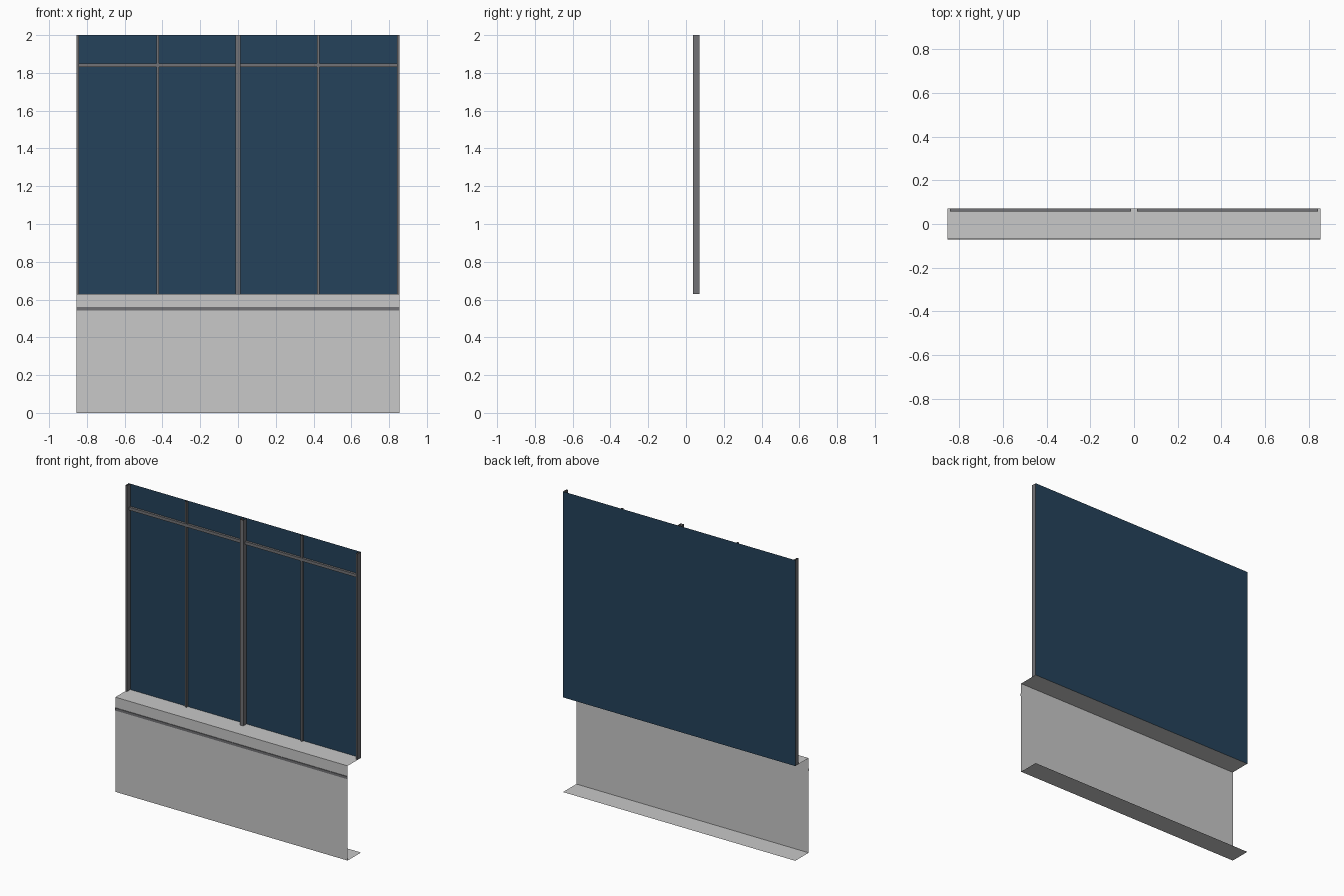
import bpy
from mathutils import Vector

cube = bpy.data.objects.get("Cube")
if cube:
    bpy.data.objects.remove(cube, do_unlink=True)


def material(name, rgb):
    m = bpy.data.materials.new(name)
    m.use_nodes = True
    m.diffuse_color = (*rgb, 1)
    m.node_tree.nodes["Principled BSDF"].inputs["Base Color"].default_value = (*rgb, 1)
    return m


panel = material("light grey panel", (0.58, 0.58, 0.58))
metal = material("dark grey metal", (0.17, 0.17, 0.18))
glass = material("deep blue glass", (0.018, 0.055, 0.105))


def extrude(name, profile, direction, mat):
    """Open-ended folded sheet: sweep a polyline along a direction."""
    d = Vector(direction)
    n = len(profile)
    verts = [Vector(p) for p in profile] + [Vector(p) + d for p in profile]
    faces = [(i, i + 1, n + i + 1, n + i) for i in range(n - 1)]
    mesh = bpy.data.meshes.new(name)
    mesh.from_pydata(verts, [], faces)
    mesh.materials.append(mat)
    obj = bpy.data.objects.new(name, mesh)
    bpy.context.collection.objects.link(obj)
    return obj


W = 0.855                   # half width
SILL, TOP = 0.63, 2.0
FRONT, BACK = -0.068, 0.072
ACROSS = (2 * W, 0, 0)

# Folded spandrel: base flange, wall and sill in one sheet
extrude("spandrel_panel", [(-W, BACK, 0), (-W, FRONT, 0), (-W, FRONT, SILL),
                           (-W, BACK, SILL)], ACROSS, panel)

# Raised trim strip on the spandrel
extrude("trim_strip", [(-W, FRONT, 0.543), (-W, -BACK, 0.543), (-W, -BACK, 0.56),
                       (-W, FRONT, 0.56)], ACROSS, metal)

# Glazing sheet
extrude("glass_sheet", [(-W, BACK, SILL), (-W, BACK, TOP)], ACROSS, glass)


def post(name, x, width, depth):
    a, b, y = x - width / 2, x + width / 2, BACK - depth
    extrude(name, [(a, BACK, SILL), (a, y, SILL), (b, y, SILL), (b, BACK, SILL)],
            (0, 0, TOP - SILL), metal)


# Vertical posts and thin mullions, with a transom on either side of the centre
post("centre_post", 0, 0.026, 0.035)
for side, s in (("left", 1), ("right", -1)):
    post(side + "_end_post", s * (W - 0.006), 0.012, 0.035)
    post(side + "_mullion", s * 0.425, 0.011, 0.014)
    y = BACK - 0.015
    extrude(side + "_transom", [(s * 0.013, BACK, 1.83), (s * 0.013, y, 1.83),
                                (s * 0.013, y, 1.85), (s * 0.013, BACK, 1.85)],
            (s * (W - 0.025), 0, 0), metal)
